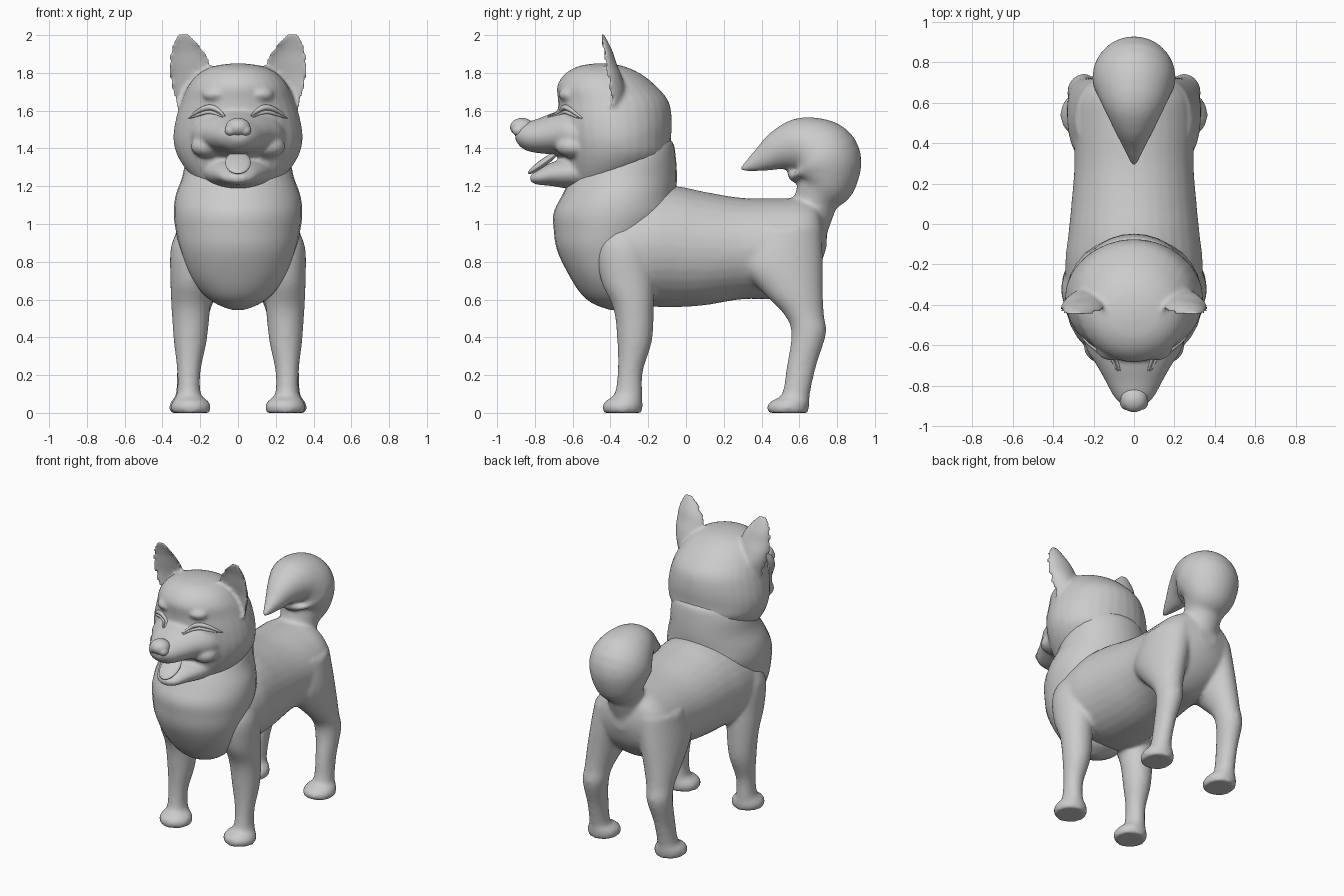
import bpy, bmesh, math
from mathutils import Vector, Matrix

coat = bpy.data.materials.new("plain grey")
coat.diffuse_color = (0.6, 0.6, 0.6, 1)


def spline(rows, steps=5):
    """Catmull-Rom interpolation between section rows."""
    out, n = [], len(rows)
    for i in range(n - 1):
        p = [rows[max(0, min(n - 1, i + k))] for k in (-1, 0, 1, 2)]
        for s in range(steps):
            t = s / steps
            out.append([0.5 * (2 * b + (c - a) * t + (2 * a - 5 * b + 4 * c - d) * t * t
                               + (3 * b - a - 3 * c + d) * t ** 3) for a, b, c, d in zip(*p)])
    return out + [list(rows[-1])]


def loft(bm, rows, axis, mirror=False, hollow=False, seg=32):
    """Rows are x, y, z, half width, half depth; axis Z, Y, or T (along the path)."""
    rows = spline(rows)
    for side in ((1, -1) if mirror else (1,)):
        rings = []
        for i, (x, y, z, ra, rb) in enumerate(rows):
            v = Vector((0, 1, 0)) if axis == "Z" else Vector((0, 0, 1))
            if axis == "T":
                a, b = rows[max(i - 1, 0)], rows[min(i + 1, len(rows) - 1)]
                tangent = Vector((0, b[1] - a[1], b[2] - a[2])).normalized()
                v = Vector((1, 0, 0)).cross(tangent)
            ra, rb = max(ra, .004), max(rb, .004)
            ring = []
            for k in range(seg):
                c, s = math.cos(math.tau * k / seg), math.sin(math.tau * k / seg)
                if hollow and s < 0:      # scooped front face
                    s *= -0.5
                p = Vector((x + ra * c, y, z)) + v * (rb * s)
                ring.append(bm.verts.new((p.x * side, p.y, p.z)))
            rings.append(ring)
        for r, q in zip(rings, rings[1:]):
            for k in range(seg):
                j = (k + 1) % seg
                bm.faces.new((r[k], r[j], q[j], q[k]))
        bm.faces.new(rings[0])
        bm.faces.new(rings[-1])


def ball(bm, loc, size, mirror=False, tilt=0):
    for side in ((1, -1) if mirror else (1,)):
        m = (Matrix.Translation((loc[0] * side, loc[1], loc[2])) @ Matrix.Rotation(tilt, 4, "X")
             @ Matrix.Diagonal((*size, 1)))
        bmesh.ops.create_uvsphere(bm, u_segments=32, v_segments=20, radius=1, matrix=m)


def finish(bm, name, voxel=0, smooth=6):
    bmesh.ops.recalc_face_normals(bm, faces=bm.faces)
    for f in bm.faces:
        f.smooth = True
    me = bpy.data.meshes.new(name)
    bm.to_mesh(me)
    bm.free()
    me.materials.append(coat)
    ob = bpy.data.objects.new(name, me)
    bpy.context.collection.objects.link(ob)
    if voxel:                             # fuse the overlapping volumes
        r = ob.modifiers.new("fuse", "REMESH")
        r.mode, r.voxel_size, r.use_smooth_shade = "VOXEL", voxel, True
        s = ob.modifiers.new("soften", "SMOOTH")
        s.factor, s.iterations = 0.5, smooth
    return ob


# Body: torso, legs with paws, curled tail
bm = bmesh.new()
loft(bm, [(0, -.43, .85, .2, .15), (0, -.36, .87, .32, .27), (0, -.2, .88, .34, .315),
          (0, -.05, .88, .325, .32), (0, .1, .87, .31, .3), (0, .3, .87, .295, .268),
          (0, .5, .87, .3, .265), (0, .62, .9, .28, .235), (0, .7, .93, .21, .17),
          (0, .745, .94, .06, .06)], "Y")
loft(bm, [(.2, -.33, 1.0, .1, .1), (.235, -.33, .88, .12, .145), (.25, -.31, .7, .108, .14),
          (.25, -.277, .55, .102, .107), (.253, -.272, .38, .087, .092),
          (.26, -.295, .22, .062, .067), (.26, -.305, .1, .064, .074),
          (.252, -.328, .065, .092, .097), (.25, -.336, .035, .108, .108),
          (.25, -.336, .0, .1, .1)], "Z", mirror=True)
loft(bm, [(.15, .52, .98, .14, .2), (.19, .5, .8, .135, .225), (.22, .56, .65, .112, .165),
          (.24, .625, .52, .087, .105), (.25, .65, .42, .08, .092), (.26, .612, .25, .062, .078),
          (.265, .582, .1, .064, .074), (.262, .555, .065, .09, .1),
          (.26, .54, .035, .105, .112), (.26, .54, .0, .1, .105)], "Z", mirror=True)
loft(bm, [(0, .62, .95, .13, .12), (0, .665, 1.06, .12, .115), (0, .695, 1.14, .135, .12),
          (0, .735, 1.23, .18, .17), (0, .72, 1.345, .207, .205), (0, .62, 1.41, .172, .16),
          (0, .51, 1.395, .118, .115), (0, .4, 1.34, .063, .065), (0, .285, 1.285, .01, .012)], "T")
finish(bm, "body", .014, 8)

# Chest ruff, rising into the neck
bm = bmesh.new()
loft(bm, [(0, -.38, .545, .03, .02), (0, -.385, .575, .11, .1), (0, -.4, .63, .185, .155),
          (0, -.42, .73, .255, .2), (0, -.42, .86, .305, .262), (0, -.395, .97, .33, .305),
          (0, -.375, 1.06, .34, .325), (0, -.355, 1.15, .33, .302), (0, -.325, 1.25, .295, .277),
          (0, -.285, 1.36, .27, .23), (0, -.24, 1.43, .22, .17), (0, -.22, 1.47, .15, .1)], "Z")
finish(bm, "chest_ruff")

# Head: skull, muzzle, jaw, brows, ears
bm = bmesh.new()
loft(bm, [(0, -.52, 1.17, .06, .06), (0, -.48, 1.2, .17, .13), (0, -.41, 1.27, .258, .22),
          (0, -.37, 1.36, .32, .28), (0, -.37, 1.45, .342, .29), (0, -.375, 1.55, .33, .3),
          (0, -.385, 1.65, .3, .292), (0, -.42, 1.73, .265, .262), (0, -.44, 1.795, .21, .2),
          (0, -.45, 1.835, .13, .12), (0, -.45, 1.85, .03, .03)], "Z")
loft(bm, [(0, -.5, 1.46, .27, .15), (0, -.62, 1.475, .235, .135), (0, -.7, 1.478, .185, .112),
          (0, -.78, 1.467, .14, .092), (0, -.85, 1.463, .102, .073), (0, -.895, 1.47, .06, .04),
          (0, -.905, 1.475, .02, .01)], "Y")
loft(bm, [(0, -.5, 1.28, .2, .1), (0, -.62, 1.27, .165, .083), (0, -.72, 1.262, .12, .06),
          (0, -.79, 1.245, .08, .036), (0, -.825, 1.243, .035, .018)], "Y")
ball(bm, (.115, -.615, 1.685), (.075, .06, .04), True)
ball(bm, (.16, -.6, 1.41), (.09, .09, .06), True)
loft(bm, [(.265, -.40, 1.62, .06, .05), (.25, -.42, 1.7, .096, .095), (.25, -.43, 1.78, .115, .09),
          (.253, -.437, 1.85, .112, .07), (.267, -.445, 1.91, .093, .058),
          (.28, -.455, 1.96, .065, .045), (.29, -.462, 2.01, .03, .025)], "Z", True, True)
head = finish(bm, "head", .012, 5)

# Nose with nostril wings
bm = bmesh.new()
ball(bm, (0, -.868, 1.512), (.066, .064, .05))
ball(bm, (.038, -.885, 1.495), (.033, .036, .03), True)
finish(bm, "nose", .007, 4)

# Tongue
bm = bmesh.new()
ball(bm, (0, -.755, 1.325), (.068, .1, .02), tilt=.62)
finish(bm, "tongue")

# Smiling closed eyes, laid on the face surface
bpy.context.view_layer.update()
face = head.evaluated_get(bpy.context.evaluated_depsgraph_get())


def face_arc(name, points, radius):
    for side, label in ((1, "left"), (-1, "right")):
        cu = bpy.data.curves.new(f"{name}_{label}", "CURVE")
        cu.dimensions, cu.bevel_depth, cu.bevel_resolution = "3D", radius, 3
        cu.use_fill_caps = True
        path = spline(points, 6)
        sp = cu.splines.new("POLY")
        sp.points.add(len(path) - 1)
        for i, (x, z) in enumerate(path):
            hit, loc, _, _ = face.ray_cast(Vector((x * side, -2, z)), Vector((0, 1, 0)))
            sp.points[i].co = (x * side, loc.y if hit else -.58, z, 1)
            sp.points[i].radius = .25 + .75 * math.sin(math.pi * i / (len(path) - 1))
        cu.materials.append(coat)
        bpy.context.collection.objects.link(bpy.data.objects.new(cu.name, cu))


face_arc("upper_eyelid", [(.07, 1.57), (.105, 1.602), (.15, 1.617), (.205, 1.6), (.265, 1.56)], .015)
face_arc("lower_eyelid", [(.08, 1.565), (.12, 1.585), (.16, 1.592), (.21, 1.578), (.255, 1.56)], .01)
